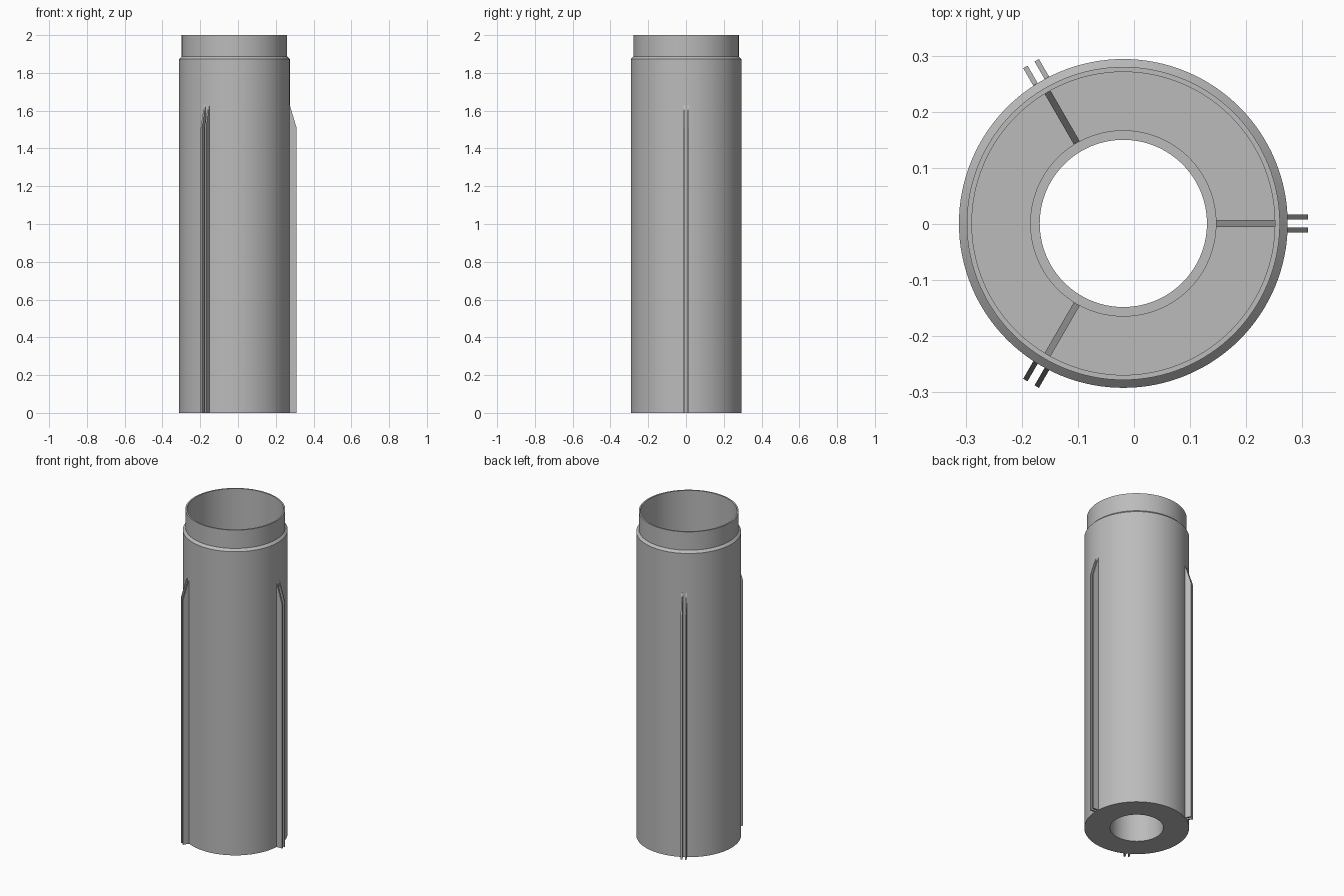
import bpy, bmesh, math
from mathutils import Matrix, Vector

if "Cube" in bpy.data.objects:
    bpy.data.objects.remove(bpy.data.objects["Cube"], do_unlink=True)

grey = bpy.data.materials.new("plain_grey")
grey.use_nodes = True
grey.diffuse_color = (0.5, 0.5, 0.5, 1)
bsdf = next(n for n in grey.node_tree.nodes if n.type == "BSDF_PRINCIPLED")
bsdf.inputs["Base Color"].default_value = grey.diffuse_color

AXIS = Matrix.Translation((-0.019, 0.001, 0))  # tube axis
FLOOR, INNER_TOP, RIB_TOP = 0.03, 1.25, 1.6


def finish(name, bm, smooth=False):
    bmesh.ops.recalc_face_normals(bm, faces=bm.faces)
    mesh = bpy.data.meshes.new(name)
    bm.to_mesh(mesh)
    bm.free()
    mesh.materials.append(grey)
    obj = bpy.data.objects.new(name, mesh)
    bpy.context.collection.objects.link(obj)
    if smooth:
        bpy.ops.object.select_all(action="DESELECT")
        obj.select_set(True)
        bpy.context.view_layer.objects.active = obj
        bpy.ops.object.shade_smooth_by_angle(angle=math.radians(25))


def revolve(name, profile, steps=128):
    """Turn a closed (radius, height) outline around the axis."""
    bm = bmesh.new()
    verts = [bm.verts.new((r, 0, z)) for r, z in profile]
    edges = [bm.edges.new((verts[i - 1], verts[i])) for i in range(len(verts))]
    bmesh.ops.spin(bm, geom=verts + edges, cent=(0, 0, 0), axis=(0, 0, 1),
                   angle=math.tau, steps=steps, use_duplicate=False)
    bmesh.ops.remove_doubles(bm, verts=bm.verts, dist=0.0005)
    bm.transform(AXIS)
    finish(name, bm, smooth=True)


def plate(name, outline, offset, thickness, angle):
    """Radial plate from a (radius, height) outline."""
    bm = bmesh.new()
    face = bm.faces.new([bm.verts.new((r, offset - thickness / 2, z)) for r, z in outline])
    ext = bmesh.ops.extrude_face_region(bm, geom=[face])["geom"]
    bmesh.ops.translate(bm, vec=Vector((0, thickness, 0)),
                        verts=[v for v in ext if isinstance(v, bmesh.types.BMVert)])
    bm.transform(AXIS @ Matrix.Rotation(angle, 4, "Z"))
    finish(name, bm)


# Outer tube with bevelled shoulder, thin neck, base floor and inner tube
revolve("tube_body", [
    (0.149, 0), (0.293, 0), (0.293, 1.873), (0.279, 1.887), (0.279, 2),
    (0.270, 2), (0.270, FLOOR), (0.166, FLOOR), (0.166, INNER_TOP), (0.149, INNER_TOP)])

# Three stations: a pair of outer guide rails and one inner rib each
rail = [(0.285, 0), (0.329, 0), (0.329, 1.51), (0.293, 1.63), (0.285, 1.63)]
rib = [(0.160, FLOOR), (0.274, FLOOR), (0.274, RIB_TOP), (0.270, RIB_TOP),
       (0.166, INNER_TOP), (0.160, INNER_TOP)]
for i, station in enumerate(("left", "back", "front")):
    angle = i * math.tau / 3
    for side, label in ((1, "a"), (-1, "b")):
        plate(f"guide_rail_{station}_{label}", rail, side * 0.0117, 0.009, angle)
    plate(f"inner_rib_{station}", rib, 0, 0.012, angle)
